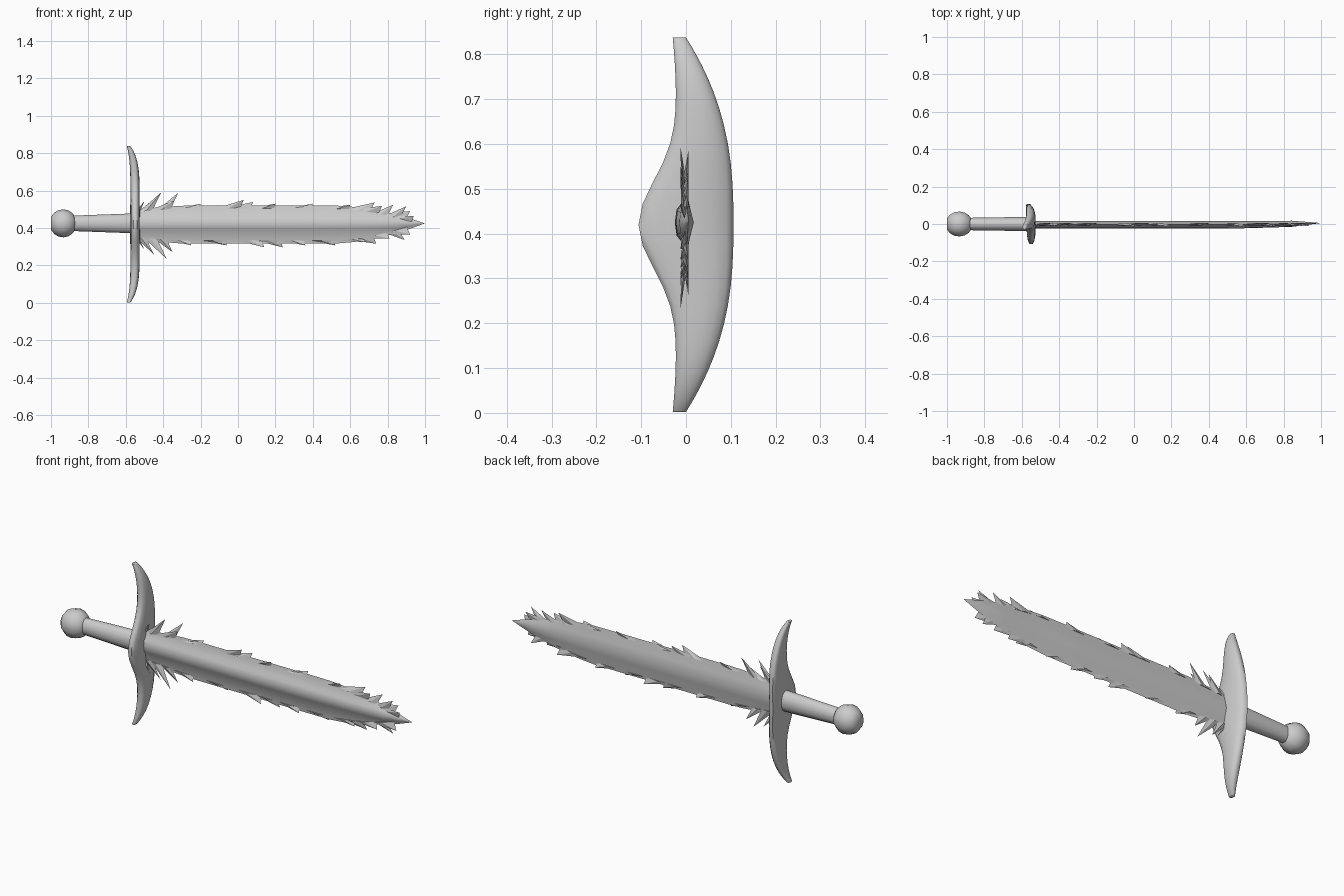
import bpy, bmesh, math
from mathutils import Vector

default_cube = bpy.data.objects.get("Cube")
if default_cube:
    bpy.data.objects.remove(default_cube, do_unlink=True)

grey = bpy.data.materials.new("plain grey")
grey.use_nodes = True
colour = (0.6, 0.6, 0.6, 1)
grey.diffuse_color = colour
grey.node_tree.nodes["Principled BSDF"].inputs["Base Color"].default_value = colour

AXIS_HEIGHT = 0.425
GUARD_HALF = 0.418
BLADE_START = -0.55
BLADE_END = 1


def finish(bm, name, smooth_angle):
    bmesh.ops.recalc_face_normals(bm, faces=bm.faces)
    mesh = bpy.data.meshes.new(name)
    bm.to_mesh(mesh)
    bm.free()
    mesh.materials.append(grey)
    part = bpy.data.objects.new(name, mesh)
    bpy.context.collection.objects.link(part)
    bpy.ops.object.select_all(action='DESELECT')
    part.select_set(True)
    bpy.context.view_layer.objects.active = part
    bpy.ops.object.shade_smooth_by_angle(angle=math.radians(smooth_angle))


def loft(name, rings, smooth_angle):
    bm = bmesh.new()
    rows = [[bm.verts.new(point) for point in ring] for ring in rings]
    count = len(rows[0])
    for near, far in zip(rows, rows[1:]):
        for i in range(count):
            j = (i + 1) % count
            bm.faces.new((near[i], near[j], far[j], far[i]))
    bm.faces.new(rows[0])
    bm.faces.new(rows[-1])
    finish(bm, name, smooth_angle)


def steps(count):
    return [i / count for i in range(count + 1)]


def mix(start, end, factor):
    return start + (end - start) * factor


def circle(sides):
    return [math.tau * (i + 0.5) / sides for i in range(sides)]


def oval(x, half_depth, half_height, sides):
    return [(x, half_depth * math.cos(turn), AXIS_HEIGHT + half_height * math.sin(turn))
            for turn in circle(sides)]


# Grip, widening toward the guard
loft("grip", [oval(mix(-0.9, -0.53, f), mix(0.034, 0.04, f), mix(0.042, 0.056, f), 12)
              for f in steps(4)], 50)

# Pommel, a faceted ball with a flattened end
ball = []
for f in steps(6):
    turn = mix(0.5, 2.7, f)
    ball.append(oval(-0.935 - 0.073 * math.cos(turn), 0.07 * math.sin(turn),
                     0.075 * math.sin(turn), 10))
loft("pommel", ball, 50)

# Crossguard: a bowed plate, bulging on one side and curling back at its tips
rings = []
for f in steps(28):
    along = math.sin(mix(-math.pi / 2, math.pi / 2, f))
    out = abs(along)
    back_edge = 0.108 * (1 - out ** 2.5)
    front_edge = -0.02 - 0.088 * math.exp(-(out * 3) ** 2) - 0.01 * out ** 4
    curl = out ** 6
    pommel_side = -0.575 - 0.02 * curl
    blade_side = -0.525 - 0.05 * curl
    ring = []
    for turn in circle(16):
        across, through = math.cos(turn), math.sin(turn)
        through = math.copysign(abs(through) ** 0.6, through)
        lean = 0.016 * max(0, across) ** 2 * (1 - out)
        x = mix(pommel_side, blade_side, (through + 1) / 2) - lean
        y = mix(front_edge, back_edge, (across + 1) / 2)
        ring.append((x, y, AXIS_HEIGHT - 0.005 + along * GUARD_HALF))
    rings.append(ring)
loft("crossguard", rings, 60)


# Blade edges run nearly parallel, then taper to the point
def edge_height(x, side):
    width = 0.095 if side > 0 else 0.108
    if x < -0.3:
        width -= 0.08 * (-0.3 - x)
    taper = max(0, (x - 0.5) / (BLADE_END - 0.5))
    return AXIS_HEIGHT + side * width * (1 - taper ** 1.8)


# Blade: thin wings either side of a raised rib, rounder on the front
rings = []
for f in steps(20):
    x = mix(BLADE_START, BLADE_END - 0.002, f)
    thin = min(1, 1.2 - 0.5 * max(0, x)) * min(1, (BLADE_END - x) * 7)
    middle = -0.003 + 0.02 * max(0, x - 0.6)
    upper, lower = edge_height(x, 1), edge_height(x, -1)
    rib = min(0.042 * thin, (upper - lower) * 0.3)
    front = [(x, middle - depth * thin, AXIS_HEIGHT + rib * place)
             for place, depth in ((1, 0.008), (0.7, 0.018), (0, 0.022),
                                  (-0.7, 0.018), (-1, 0.008))]
    back = [(x, middle + depth * thin, AXIS_HEIGHT + rib * place)
            for place, depth in ((-1, 0.01), (0, 0.02), (1, 0.01))]
    rings.append([(x, middle, upper)] + front + [(x, middle, lower)] + back)
loft("blade", rings, 35)


# Jagged splinters along each edge, given as tip position and reach
def splinters(name, side, tips):
    bm = bmesh.new()
    for i, (tip_x, reach) in enumerate(tips):
        wide = 0.07 if reach > 0.04 else 0.13
        end_x = tip_x - 0.6 * reach
        start_x = max(BLADE_START, end_x - wide)
        start, end = [Vector((x, -0.003, edge_height(x, side) - side * 0.015))
                      for x in (start_x, end_x)]
        centre = (start + end) / 2
        swell = Vector((0, 0.008, 0))
        base = [bm.verts.new(p) for p in (start, centre - swell, end, centre + swell)]
        sway = 0.006 if i % 2 else -0.012
        tip = bm.verts.new((tip_x, sway, edge_height(tip_x, side) + side * reach))
        bm.faces.new(base)
        for j in range(4):
            bm.faces.new((base[j], base[(j + 1) % 4], tip))
    finish(bm, name, 10)


splinters("upper_splinters", 1, [
    (-0.5, 0.04), (-0.43, 0.06), (-0.41, 0.08), (-0.32, 0.07), (-0.34, 0.03), (-0.2, 0.01),
    (0.03, 0.03), (0.08, 0.02), (0.2, 0.01), (0.4, 0.01), (0.6, 0.01),
    (0.73, 0.04), (0.77, 0.03), (0.83, 0.05), (0.9, 0.06), (0.92, 0.04), (0.94, 0.02)])
splinters("lower_splinters", -1, [
    (-0.5, 0.05), (-0.45, 0.07), (-0.38, 0.09), (-0.35, 0.05), (-0.25, 0.01), (-0.06, 0.01),
    (0.14, 0.02), (0.24, 0.02), (0.36, 0.01), (0.52, 0.01),
    (0.68, 0.01), (0.74, 0.03), (0.81, 0.02), (0.89, 0.05), (0.92, 0.03)])
